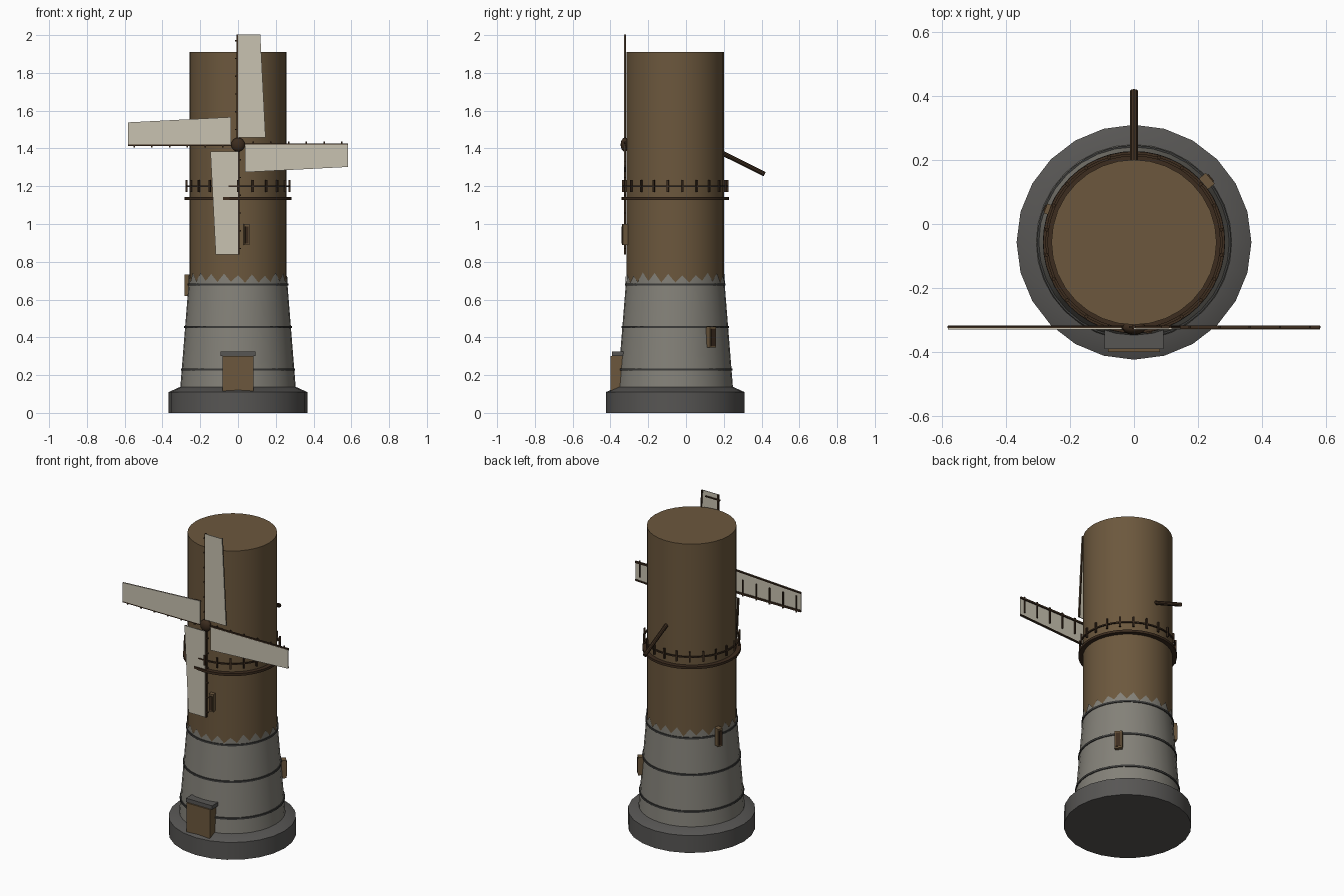
import bpy, bmesh, math, random
from mathutils import Matrix, Vector

if "Cube" in bpy.data.objects:
    bpy.data.objects.remove(bpy.data.objects["Cube"])

random.seed(4)
CY = -0.057          # tower axis in y
HUB = Vector((0, -0.324, 1.42))


def mat(name, col):
    m = bpy.data.materials.new(name)
    m.diffuse_color = (*col, 1)
    m.use_nodes = True
    m.node_tree.nodes["Principled BSDF"].inputs["Base Color"].default_value = m.diffuse_color
    return m


WOOD = mat("brown wood", (0.15, 0.097, 0.047))
DARK = mat("dark wood", (0.045, 0.025, 0.013))
STONE = mat("light stone", (0.23, 0.22, 0.19))
BASE = mat("dark stone", (0.095, 0.092, 0.088))
BAND = mat("mortar band", (0.045, 0.045, 0.043))
CLOTH = mat("sail cloth", (0.58, 0.54, 0.44))


def finish(name, bm, *mats, matrix=None):
    bmesh.ops.recalc_face_normals(bm, faces=bm.faces)
    if matrix:
        bm.transform(matrix)
    me = bpy.data.meshes.new(name)
    bm.to_mesh(me)
    bm.free()
    for m in mats:
        me.materials.append(m)
    me.shade_smooth()
    me.set_sharp_from_angle(angle=math.radians(30))
    ob = bpy.data.objects.new(name, me)
    bpy.context.collection.objects.link(ob)
    return ob


def lathe(name, profile, m, n=24, closed=False):
    """Revolve (radius, z) points around the tower axis."""
    bm = bmesh.new()
    rings = [[bm.verts.new((r * math.cos(2 * math.pi * i / n),
                            r * math.sin(2 * math.pi * i / n) + CY, z))
              for i in range(n)] for r, z in profile]
    pairs = list(zip(rings, rings[1:]))
    if closed:
        pairs.append((rings[-1], rings[0]))
    else:
        bm.faces.new(rings[0])
        bm.faces.new(rings[-1])
    for a, b in pairs:
        for i in range(n):
            j = (i + 1) % n
            bm.faces.new((a[i], a[j], b[j], b[i]))
    return finish(name, bm, m)


def ring(name, r0, r1, z0, z1, m, n=48):
    return lathe(name, [(r0, z0), (r1, z0), (r1, z1), (r0, z1)], m, n, True)


def add_box(bm, lo, hi, index=0):
    lo, hi = Vector(lo), Vector(hi)
    res = bmesh.ops.create_cube(bm, size=1, matrix=Matrix.Translation((lo + hi) / 2)
                                @ Matrix.Diagonal((*(hi - lo), 1)))
    for f in {f for v in res["verts"] for f in v.link_faces}:
        f.material_index = index


def box(name, lo, hi, m, matrix=None):
    bm = bmesh.new()
    add_box(bm, lo, hi)
    return finish(name, bm, m, matrix=matrix)


# Tower body
lathe("base_plinth", [(0.367, 0), (0.367, 0.11), (0.308, 0.137)], BASE)
lathe("stone_tower", [(0.306, 0.13), (0.262, 0.68)], STONE, 32)
lathe("wooden_tower", [(0.258, 0.66), (0.258, 1.91)], WOOD, 32)
for z in (0.23, 0.455, 0.68):
    r = 0.306 - (z - 0.13) * 0.08
    ring("stone_band", r - 0.01, r + 0.005, z - 0.006, z + 0.006, BAND)

# Jagged top edge of the stonework
bm = bmesh.new()
N = 44
low, high = [], []
for i in range(N):
    a = 2 * math.pi * i / N - math.pi / 2
    x, y = 0.2625 * math.cos(a), 0.2625 * math.sin(a) + CY
    low.append(bm.verts.new((x, y, 0.68)))
    h = random.uniform(0.725, 0.745) if i % 2 == 0 else random.uniform(0.688, 0.7)
    high.append(bm.verts.new((x, y, h)))
for i in range(N):
    j = (i + 1) % N
    bm.faces.new((low[i], low[j], high[j], high[i]))
finish("jagged_stone_edge", bm, STONE)

# Gallery floor, rail and posts
ring("gallery_floor", 0.25, 0.284, 1.128, 1.143, DARK)
ring("gallery_rail", 0.269, 0.277, 1.196, 1.204, DARK)
bm = bmesh.new()
for i in range(22):
    a = 2 * math.pi * i / 22 - math.pi / 2
    bmesh.ops.create_cube(bm, size=1, matrix=Matrix.Translation(
        (0.276 * math.cos(a), 0.276 * math.sin(a) + CY, 1.202))
        @ Matrix.Rotation(a, 4, 'Z') @ Matrix.Diagonal((0.01, 0.01, 0.064, 1)))
finish("gallery_posts", bm, DARK)

# Door with lintel
box("door", (-0.082, -0.40, 0.117), (0.082, -0.32, 0.30), WOOD)
box("door_lintel", (-0.092, -0.391, 0.30), (0.092, -0.33, 0.324), BASE)

# Small windows: angle around the axis, outer radius, bottom height, half width
for deg, r, z, w in ((40, 0.315, 0.345, 0.022), (159, 0.30, 0.62, 0.016),
                     (279.5, 0.288, 0.888, 0.014)):
    turn = Matrix.Translation((0, CY, 0)) @ Matrix.Rotation(math.radians(deg), 4, 'Z')
    box("window_frame", (r - 0.045, -w, z), (r - 0.004, w, z + 0.112), WOOD, turn)
    box("window_shutter", (r - 0.004, -w * 0.65, z + 0.01), (r, w * 0.65, z + 0.10),
        DARK, turn)

# Tail pole at the back
p, q = Vector((0, 0.17, 1.386)), Vector((0, 0.416, 1.264))
bm = bmesh.new()
bmesh.ops.create_cone(bm, cap_ends=True, segments=10, radius1=0.0125, radius2=0.0125,
                      depth=(q - p).length)
finish("tail_pole", bm, DARK, matrix=Matrix.Translation((p + q) / 2)
       @ (q - p).to_track_quat('Z', 'Y').to_matrix().to_4x4())

# Hub
bm = bmesh.new()
bmesh.ops.create_uvsphere(bm, u_segments=14, v_segments=8, radius=0.037)
finish("sail_hub", bm, DARK, matrix=Matrix.Translation(HUB) @ Matrix.Diagonal((1, 0.6, 1, 1)))

# Four sails: cloth in front of a wooden lattice
for k in range(4):
    place = Matrix.Translation(HUB) @ Matrix.Rotation(k * math.pi / 2, 4, 'Y')
    bm = bmesh.new()
    pts = ((0.0, 0.037), (0.146, 0.037), (0.118, 0.582), (0.0, 0.582))
    front = [bm.verts.new((x, -0.005, z)) for x, z in pts]
    back = [bm.verts.new((x, -0.001, z)) for x, z in pts]
    bm.faces.new(front)
    bm.faces.new(back)
    for i in range(4):
        j = (i + 1) % 4
        bm.faces.new((front[i], front[j], back[j], back[i]))
    finish("sail_cloth", bm, CLOTH, matrix=place)
    bm = bmesh.new()
    add_box(bm, (-0.007, -0.004, 0), (0.004, 0.007, 0.582))
    for i in range(6):
        z = 0.08 + i * 0.094
        add_box(bm, (-0.016, -0.001, z - 0.0035), (0.088, 0.006, z + 0.0035))
    # slanted hem bar along the outer edge
    a, b = Vector((0.141, 0.002, 0.037)), Vector((0.113, 0.002, 0.582))
    bmesh.ops.create_cube(bm, size=1, matrix=Matrix.Translation((a + b) / 2)
                          @ Matrix.Rotation(math.atan2(b.x - a.x, b.z - a.z), 4, 'Y')
                          @ Matrix.Diagonal((0.008, 0.007, (b - a).length, 1)))
    finish("sail_lattice", bm, DARK, matrix=place)
